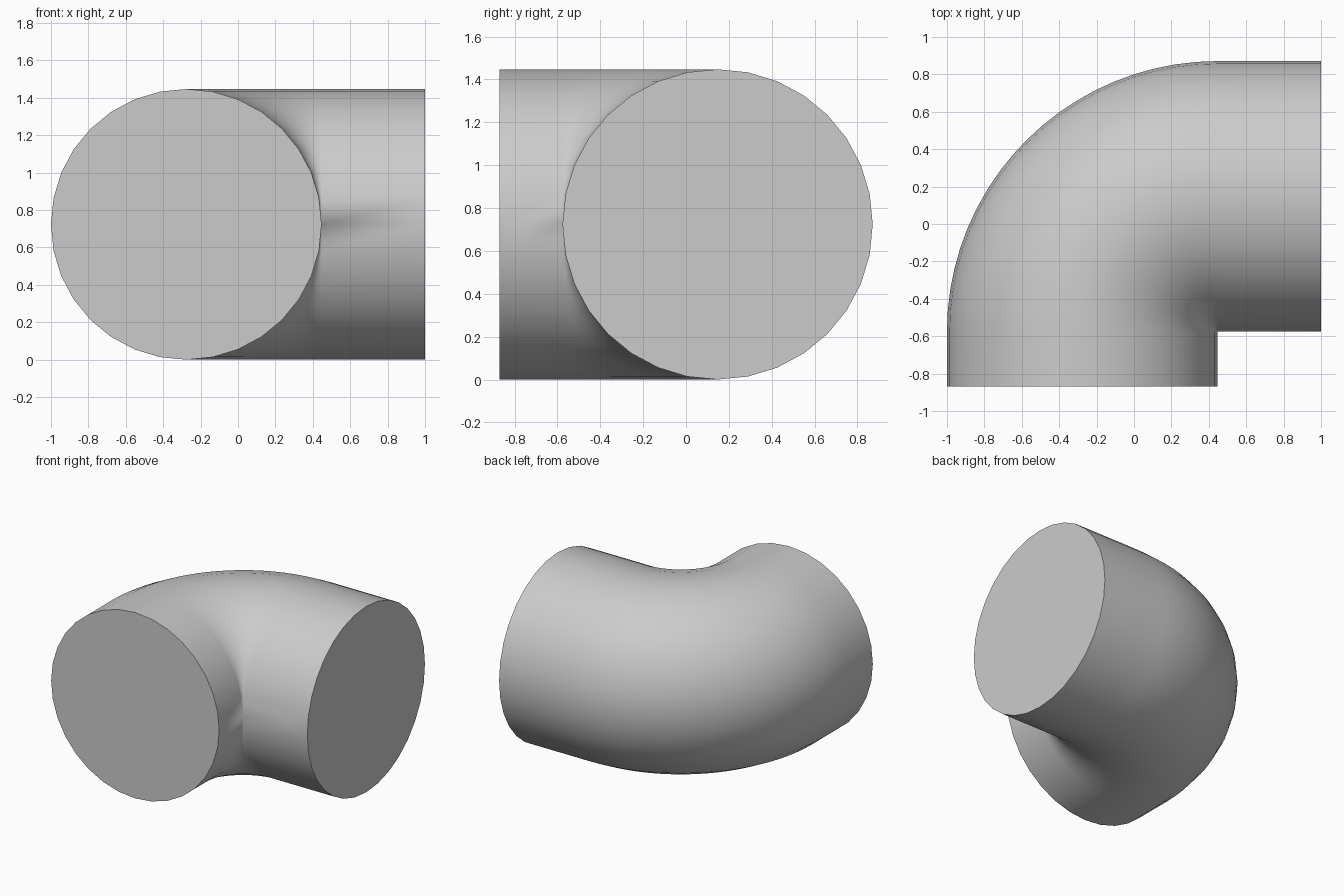
import bpy
import bmesh
import math
from mathutils import Matrix, Vector

if "Cube" in bpy.data.objects:
    bpy.data.objects.remove(bpy.data.objects["Cube"], do_unlink=True)

RADIUS = 0.7235
SIDES = 32
BEND_STEPS = 20
PIVOT = Vector((0.447, -0.576, RADIUS))   # vertical axis of the bend
FRONT_END = -0.87
SIDE_END = 1.0

# Plain grey material
grey = bpy.data.materials.new("plain_grey")
grey.use_nodes = True
colour = (0.6, 0.6, 0.6, 1)
grey.diffuse_color = colour
grey.node_tree.nodes["Principled BSDF"].inputs["Base Color"].default_value = colour

bm = bmesh.new()


def extrude_section(edges, offset):
    """Extrude a ring of edges and return the new ring."""
    new = bmesh.ops.extrude_edge_only(bm, edges=edges)["geom"]
    verts = [g for g in new if isinstance(g, bmesh.types.BMVert)]
    bmesh.ops.translate(bm, verts=verts, vec=offset)
    ring = set(verts)
    return [g for g in new if isinstance(g, bmesh.types.BMEdge)
            and all(v in ring for v in g.verts)]


# Front end section and straight front leg
placement = (Matrix.Translation((PIVOT.x - RADIUS, FRONT_END, RADIUS))
             @ Matrix.Rotation(math.pi / 2, 4, 'X'))
circle = bmesh.ops.create_circle(bm, segments=SIDES, radius=RADIUS, matrix=placement)
front_ring = list({e for v in circle["verts"] for e in v.link_edges})
ring = extrude_section(front_ring, (0, PIVOT.y - FRONT_END, 0))

# Quarter-turn bend
ring_verts = list({v for e in ring for v in e.verts})
spun = bmesh.ops.spin(bm, geom=ring_verts + ring, cent=PIVOT, axis=(0, 0, 1),
                      angle=-math.pi / 2, steps=BEND_STEPS)
ring = [g for g in spun["geom_last"] if isinstance(g, bmesh.types.BMEdge)]

# Straight side leg
side_ring = extrude_section(ring, (SIDE_END - PIVOT.x, 0, 0))

# Close both ends and merge the pinched inner corner
for end in (front_ring, side_ring):
    bmesh.ops.contextual_create(bm, geom=end)
bmesh.ops.remove_doubles(bm, verts=bm.verts[:], dist=0.001)
bmesh.ops.recalc_face_normals(bm, faces=bm.faces[:])

mesh = bpy.data.meshes.new("pipe_elbow")
bm.to_mesh(mesh)
bm.free()
mesh.materials.append(grey)
elbow = bpy.data.objects.new("pipe_elbow", mesh)
bpy.context.collection.objects.link(elbow)

# Smooth walls with crisp end rims
bpy.context.view_layer.objects.active = elbow
elbow.select_set(True)
bpy.ops.object.shade_smooth_by_angle(angle=math.radians(40))
